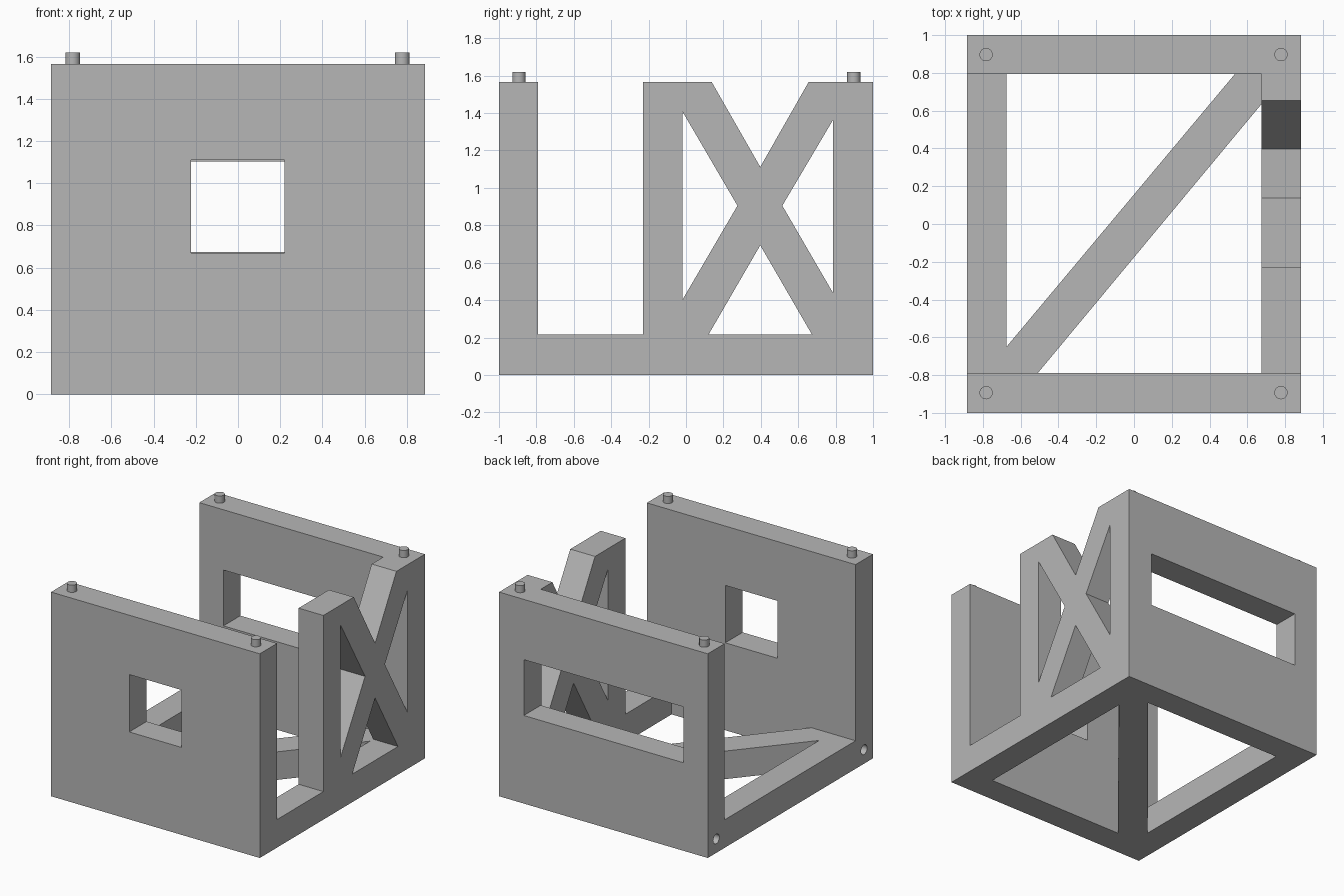
import bpy, bmesh
from mathutils import Vector

if "Cube" in bpy.data.objects:
    bpy.data.objects.remove(bpy.data.objects["Cube"], do_unlink=True)

HX, HY = 0.885, 1.0          # half width and half depth
TOP, BEAM = 1.565, 0.215     # wall height and base beam height
IN_X = 0.675                 # inner edge of the side beams
FRONT_IN, BACK_IN = -0.79, 0.795

grey = bpy.data.materials.new("plain grey")
grey.use_nodes = True
colour = (0.47, 0.47, 0.47, 1)
grey.diffuse_color = colour
grey.node_tree.nodes["Principled BSDF"].inputs["Base Color"].default_value = colour


def rect(a0, a1, b0, b1):
    return [(a0, b0), (a1, b0), (a1, b1), (a0, b1)]


def add_object(name, bm):
    mesh = bpy.data.meshes.new(name)
    bm.to_mesh(mesh)
    bm.free()
    mesh.materials.append(grey)
    obj = bpy.data.objects.new(name, mesh)
    bpy.context.collection.objects.link(obj)
    return obj


def plate(name, axis, lo, hi, loops):
    """Extrude an outline with holes along an axis, from lo to hi."""
    bm = bmesh.new()
    edges = []
    for loop in loops:
        verts = []
        for a, b in loop:
            co = [a, b]
            co.insert("xyz".index(axis), lo)
            verts.append(bm.verts.new(co))
        edges += [bm.edges.new((verts[i - 1], v)) for i, v in enumerate(verts)]
    bmesh.ops.triangle_fill(bm, edges=edges, use_beauty=True)
    step = Vector([hi - lo if c == axis else 0 for c in "xyz"])
    ext = bmesh.ops.extrude_face_region(bm, geom=bm.faces[:], use_keep_orig=True)
    moved = [g for g in ext["geom"] if isinstance(g, bmesh.types.BMVert)]
    bmesh.ops.translate(bm, verts=moved, vec=step)
    bmesh.ops.recalc_face_normals(bm, faces=bm.faces[:])
    return add_object(name, bm)


def cylinder(name, centre, radius, depth, axis="z"):
    bm = bmesh.new()
    bmesh.ops.create_cone(bm, cap_ends=True, segments=24, radius1=radius,
                          radius2=radius, depth=depth)
    for v in bm.verts:
        if axis == "x":
            v.co = Vector((v.co.z, v.co.x, v.co.y))
        v.co += Vector(centre)
    return add_object(name, bm)


def combine(target, other, operation):
    """Apply a boolean and remove the helper."""
    mod = target.modifiers.new("combine", "BOOLEAN")
    mod.operation, mod.solver, mod.object = operation, "EXACT", other
    bpy.context.view_layer.objects.active = target
    bpy.ops.object.modifier_apply(modifier=mod.name)
    bpy.data.objects.remove(other, do_unlink=True)


# Base frame with a diagonal beam between two triangular openings
body = plate("frame_body", "z", 0, BEAM, [
    rect(-HX, HX, -HY, HY),
    [(-IN_X, -0.65), (0.535, BACK_IN), (-IN_X, BACK_IN)],
    [(-0.51, FRONT_IN), (IN_X, FRONT_IN), (IN_X, 0.635)]])

# Front wall with a square window, back wall with a wide window
front_wall = plate("front_wall", "y", -HY, FRONT_IN, [
    rect(-HX, HX, 0, TOP), rect(-0.222, 0.22, 0.67, 1.11)])
back_wall = plate("back_wall", "y", BACK_IN, HY, [
    rect(-HX, HX, 0, TOP), rect(-0.68, IN_X, 0.675, 1.103)])

# Side truss: post and crossed braces above the side beam
truss = plate("side_truss", "x", IN_X, HX, [
    [(-HY, 0), (HY, 0), (HY, TOP), (0.655, TOP), (0.397, 1.112),
     (0.138, TOP), (-0.23, TOP), (-0.23, BEAM), (-HY, BEAM)],
    [(-0.02, 1.41), (-0.02, 0.4), (0.275, 0.905)],
    [(0.787, 1.365), (0.787, 0.437), (0.515, 0.905)],
    [(0.12, BEAM), (0.674, BEAM), (0.397, 0.693)]])

for part in (front_wall, back_wall, truss):
    combine(body, part, "UNION")

# Blind sockets on the open side
for y in (-0.893, 0.897):
    combine(body, cylinder("socket_cutter", (-HX, y, 0.107), 0.037, 0.12, "x"),
            "DIFFERENCE")

# Merge coplanar triangles
bm = bmesh.new()
bm.from_mesh(body.data)
bmesh.ops.remove_doubles(bm, verts=bm.verts[:], dist=0.0001)
bmesh.ops.dissolve_limit(bm, angle_limit=0.01, verts=bm.verts[:], edges=bm.edges[:])
bm.to_mesh(body.data)
bm.free()

# Locating pegs on the wall tops
pegs = []
for row, y in (("front", -0.893), ("back", 0.897)):
    for side, x in (("right", -0.783), ("left", 0.778)):
        pegs.append(cylinder(f"{row}_{side}_peg", (x, y, TOP + 0.0225), 0.035, 0.065))

# Smooth the round surfaces, keep the edges sharp
bpy.ops.object.select_all(action="DESELECT")
for obj in pegs + [body]:
    obj.select_set(True)
bpy.context.view_layer.objects.active = body
bpy.ops.object.shade_smooth_by_angle(angle=0.52)
